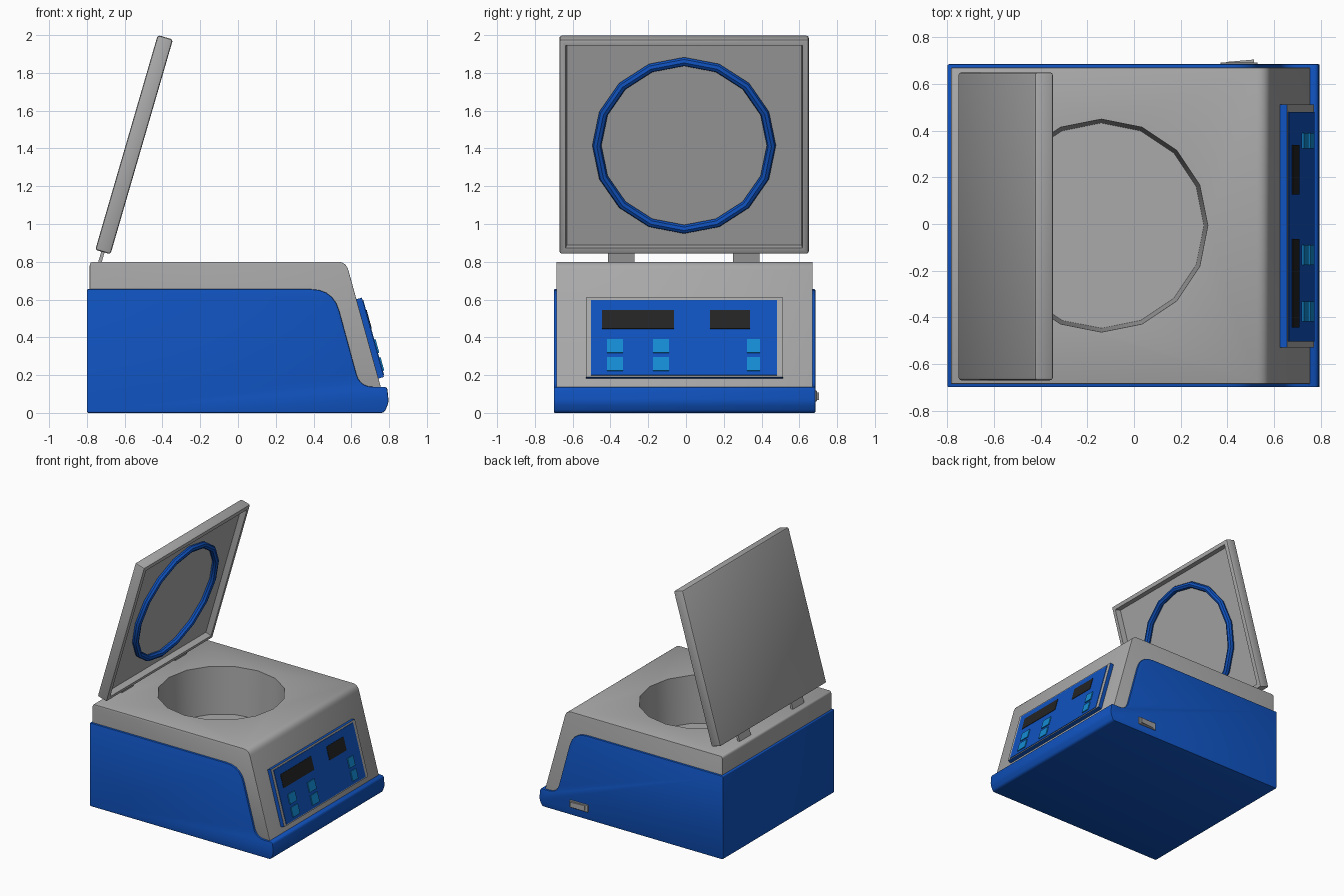
import bpy, bmesh
from math import sin, cos, atan2, radians
from mathutils import Matrix, Vector

if "Cube" in bpy.data.objects:
    bpy.data.objects.remove(bpy.data.objects["Cube"], do_unlink=True)


def material(name, r, g, b):
    m = bpy.data.materials.new(name)
    m.use_nodes = True
    m.diffuse_color = (r, g, b, 1)
    node = next(n for n in m.node_tree.nodes if n.type == "BSDF_PRINCIPLED")
    node.inputs["Base Color"].default_value = (r, g, b, 1)
    node.inputs["Roughness"].default_value = 0.5
    return m


GREY = material("light grey", 0.4, 0.4, 0.4)
BLUE = material("strong blue", 0.005, 0.085, 0.52)
CYAN = material("button cyan", 0.007, 0.26, 0.65)
DARK = material("display black", 0.017, 0.017, 0.017)
parts = []


def add(name, bm, *mats, matrix=None):
    bmesh.ops.recalc_face_normals(bm, faces=bm.faces)
    mesh = bpy.data.meshes.new(name)
    bm.to_mesh(mesh)
    bm.free()
    if matrix is not None:
        mesh.transform(matrix)
    for m in mats:
        mesh.materials.append(m)
    ob = bpy.data.objects.new(name, mesh)
    bpy.context.collection.objects.link(ob)
    parts.append(ob)
    return ob


def box(lo, hi, bevel=0.0, segments=2):
    bm = bmesh.new()
    bmesh.ops.create_cube(bm, size=1)
    lo, hi = Vector(lo), Vector(hi)
    for v in bm.verts:
        v.co = [(a + b) / 2 + c * (b - a) for a, b, c in zip(lo, hi, v.co)]
    if bevel:
        bmesh.ops.bevel(bm, geom=bm.edges[:], offset=bevel, segments=segments,
                        profile=0.5, affect="EDGES")
    return bm


def rounded(corners, steps=5):
    """Round each (x, z, radius) corner with a quadratic curve."""
    out = []
    for i, (x, z, r) in enumerate(corners):
        p = Vector((x, z))
        a = Vector(corners[i - 1][:2]) - p
        b = Vector(corners[(i + 1) % len(corners)][:2]) - p
        a, b = p + a.normalized() * r, p + b.normalized() * r
        for k in range(steps + 1):
            t = k / steps
            out.append(a * (1 - t) ** 2 + p * 2 * t * (1 - t) + b * t * t)
    return out


def extrude_profile(points, y0, y1, edge):
    """Extrude an XZ profile along y, softening both side outlines."""
    bm = bmesh.new()
    face = bm.faces.new([bm.verts.new((p.x, y0, p.y)) for p in points])
    new = bmesh.ops.extrude_face_region(bm, geom=[face])["geom"]
    for v in new:
        if isinstance(v, bmesh.types.BMVert):
            v.co.y = y1
    rims = [e for e in bm.edges if abs(e.verts[0].co.y - e.verts[1].co.y) < 1e-5]
    bmesh.ops.bevel(bm, geom=rims, offset=edge, segments=2, profile=0.5,
                    affect="EDGES", clamp_overlap=True)
    return bm


def drill(ob, bottom_radius, top_radius, floor, top):
    """Cut a 16-sided tapered well into the object."""
    bm = bmesh.new()
    bmesh.ops.create_cone(bm, cap_ends=True, segments=16, radius1=bottom_radius,
                          radius2=top_radius, depth=top - floor)
    cutter = add("well_cutter", bm, ob.data.materials[0],
                 matrix=Matrix.Translation((-0.14, -0.007, (top + floor) / 2)))
    mod = ob.modifiers.new("well", "BOOLEAN")
    mod.operation, mod.solver, mod.object = "DIFFERENCE", "EXACT", cutter
    deps = bpy.context.evaluated_depsgraph_get()
    mesh = bpy.data.meshes.new_from_object(ob.evaluated_get(deps))
    ob.modifiers.clear()
    ob.data = mesh
    parts.remove(cutter)
    bpy.data.objects.remove(cutter, do_unlink=True)


def tilted_frame(origin, t):
    """Local x runs along world y, local y up the slope, local z outward."""
    m = Matrix(((0, sin(t), cos(t)), (1, 0, 0), (0, cos(t), -sin(t)))).to_4x4()
    return Matrix.Translation(origin) @ m


# Grey upper body with the open well
body = add("body", extrude_profile(rounded([
    (-0.785, 0.05, 0.005), (0.78, 0.05, 0.005),
    (0.572, 0.8, 0.045), (-0.785, 0.8, 0.02)]), -0.685, 0.67, 0.014), GREY)
drill(body, 0.44, 0.458, 0.43, 0.83)

# Blue lower shell with side cheeks and front lip
shell = add("lower_shell", extrude_profile(rounded([
    (-0.8, 0, 0.012), (0.775, 0, 0.02), (0.798, 0.055, 0.02),
    (0.79, 0.138, 0.02), (0.645, 0.138, 0.07), (0.505, 0.655, 0.12),
    (-0.8, 0.655, 0.008)]), -0.7, 0.685, 0.01), BLUE)
drill(shell, 0.5, 0.5, 0.38, 0.83)

# Raised lid: rounded slab with a recessed inner face
lid_frame = tilted_frame((-0.55, -0.01, 1.42), atan2(0.33, 1.135))
bm = box((-0.66, -0.592, -0.042), (0.66, 0.592, 0.042), 0.012)
inner = max(bm.faces, key=lambda f: f.calc_center_median().z * 10 + f.calc_area())
bmesh.ops.inset_region(bm, faces=[inner], thickness=0.03)
bmesh.ops.inset_region(bm, faces=[inner], thickness=0.008, depth=-0.045)
add("lid", bm, GREY, matrix=lid_frame)

# Faceted sealing ring inside the lid
bm = bmesh.new()
major, minor, sides = 0.462, 0.024, 16
section = [bm.verts.new((major + minor * cos(radians(a)), 0,
                         minor * sin(radians(a)))) for a in range(0, 360, 45)]
edges = [bm.edges.new((section[i - 1], section[i])) for i in range(len(section))]
bmesh.ops.spin(bm, geom=section + edges, cent=(0, 0, 0), axis=(0, 0, 1),
               angle=radians(360), steps=sides)
bmesh.ops.remove_doubles(bm, verts=bm.verts[:], dist=1e-4)
add("lid_seal_ring", bm, BLUE, matrix=lid_frame @ Matrix.Translation((0, 0, 0.015)))

# Two hinge tabs
for label, y in (("right", -0.332), ("left", 0.33)):
    add("hinge_" + label, box((y - 0.07, -0.655, -0.009), (y + 0.07, -0.57, 0.009)),
        GREY, matrix=lid_frame)

# Sloping control panel
TILT = -atan2(0.208, 0.75)
PANEL_Z = 0.4
panel_frame = tilted_frame((0.683, 0, PANEL_Z), TILT)


def panel_part(name, y0, y1, z0, z1, back, front, *mats):
    lift = front * sin(-TILT)
    v0, v1 = [(z - PANEL_Z - lift) / cos(TILT) for z in (z0, z1)]
    return add(name, box((y0, v0, back), (y1, v1, front)), *mats, matrix=panel_frame)


base = panel_part("panel_base", -0.529, 0.513, 0.19, 0.61, -0.01, 0.03, BLUE, GREY)
for f in base.data.polygons:
    if f.normal.x > 0.9:
        f.material_index = 1
panel_part("panel_face", -0.503, 0.481, 0.2, 0.597, 0.029, 0.034, BLUE)
panel_part("display_wide", -0.444, -0.064, 0.446, 0.546, 0.033, 0.037, DARK)
panel_part("display_small", 0.127, 0.338, 0.446, 0.546, 0.033, 0.037, DARK)
columns = (("right", -0.418, -0.333), ("middle", -0.175, -0.09), ("left", 0.323, 0.391))
for side, y0, y1 in columns:
    for row, z0 in (("upper", 0.319), ("lower", 0.224)):
        panel_part(f"button_{side}_{row}", y0, y1, z0, z0 + 0.072, 0.033, 0.041, CYAN)

# Power switch on the left side
add("switch_frame", box((0.37, 0.67, 0.06), (0.53, 0.693, 0.118), 0.003, 1), GREY)
add("switch_rocker", box((-0.06, -0.02, -0.02), (0.06, 0.006, 0.02)), GREY,
    matrix=Matrix.Translation((0.455, 0.694, 0.089)) @ Matrix.Rotation(radians(5), 4, "Z"))

# Smooth shading with sharp creases
bpy.ops.object.select_all(action="DESELECT")
for ob in parts:
    ob.select_set(True)
bpy.context.view_layer.objects.active = body
bpy.ops.object.shade_smooth_by_angle(angle=radians(30))
